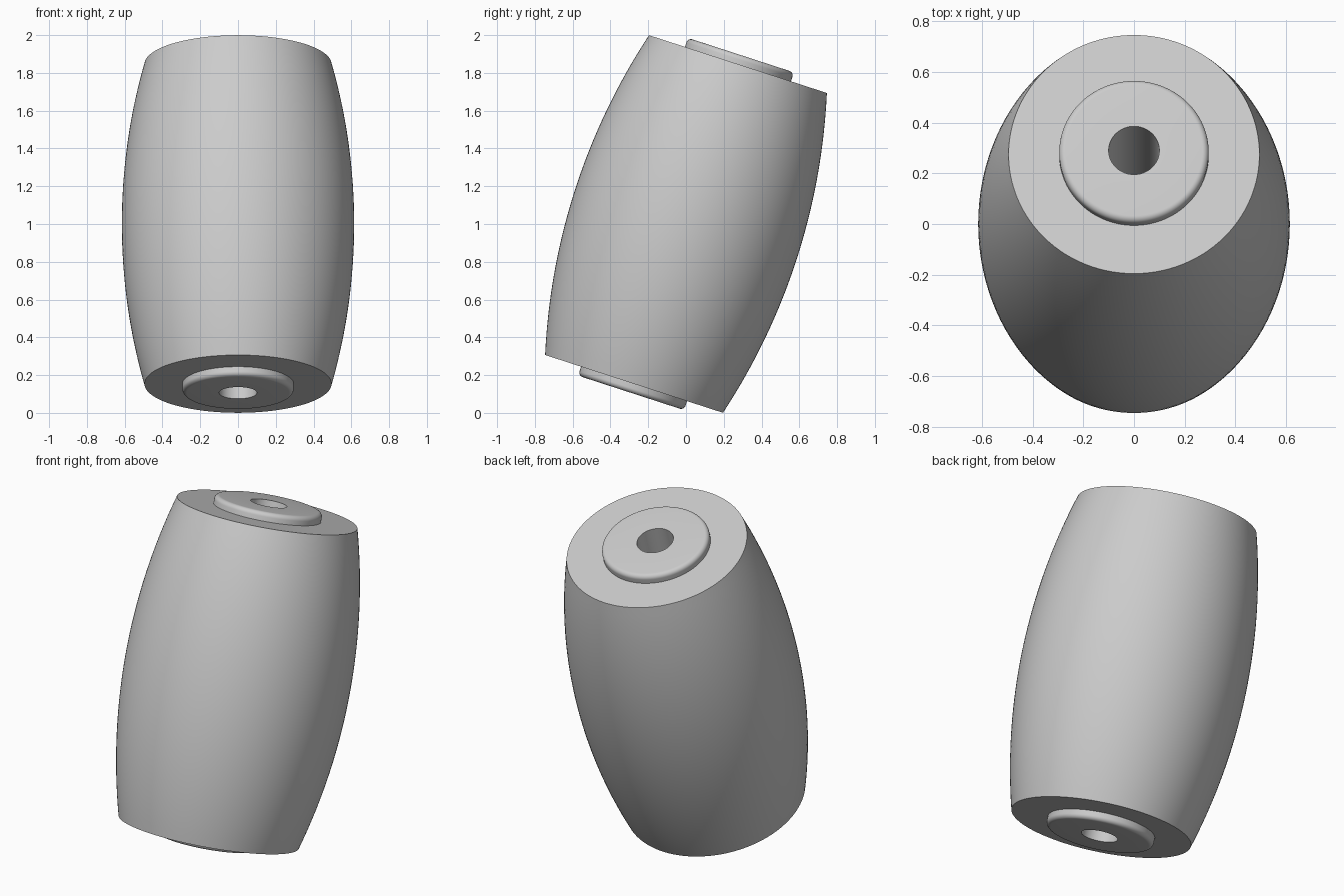
import bpy, bmesh, math
from mathutils import Matrix

cube = bpy.data.objects.get("Cube")
if cube:
    bpy.data.objects.remove(cube, do_unlink=True)

HALF = 0.89        # half length of the barrel
END_R = 0.495      # barrel radius at its ends
MID_R = 0.615      # barrel radius at its middle
COLLAR_R = 0.295
COLLAR_Z = 0.94
BORE_R = 0.1
FILLET = 0.025
SEGMENTS = 128
TILT = Matrix.Translation((0, 0, 1)) @ Matrix.Rotation(math.radians(-18), 4, 'X')

grey = bpy.data.materials.new("light_grey")
grey.use_nodes = True
colour = (0.6, 0.6, 0.6, 1)
grey.diffuse_color = colour
grey.node_tree.nodes["Principled BSDF"].inputs["Base Color"].default_value = colour


def lathe(name, profile):
    """Turn a (radius, height) profile around the tilted axis."""
    bm = bmesh.new()
    rings = []
    for r, z in profile:
        angles = [2 * math.pi * k / SEGMENTS for k in range(SEGMENTS)]
        rings.append([bm.verts.new((r * math.cos(a), r * math.sin(a), z)) for a in angles])
    for low, high in zip(rings, rings[1:]):
        for k in range(SEGMENTS):
            n = (k + 1) % SEGMENTS
            bm.faces.new((low[k], low[n], high[n], high[k]))
    mesh = bpy.data.meshes.new(name)
    bm.to_mesh(mesh)
    bm.free()
    mesh.materials.append(grey)
    obj = bpy.data.objects.new(name, mesh)
    obj.matrix_world = TILT
    bpy.context.collection.objects.link(obj)
    bpy.ops.object.select_all(action='DESELECT')
    obj.select_set(True)
    bpy.context.view_layer.objects.active = obj
    bpy.ops.object.shade_smooth_by_angle(angle=math.radians(30))
    return obj


# Barrel: circular-arc bulge with flat ring-shaped ends
bulge = MID_R - END_R
arc_r = (HALF ** 2 + bulge ** 2) / (2 * bulge)
heights = [HALF * (k / 16 - 1) for k in range(33)]
side = [(MID_R - arc_r + math.sqrt(arc_r ** 2 - z ** 2), z) for z in heights]
lathe("barrel", [(COLLAR_R, -HALF)] + side + [(COLLAR_R, HALF)])

# Collars: raised discs with a rounded rim, one at each end
rim = [(COLLAR_R - FILLET + FILLET * math.cos(a), COLLAR_Z - FILLET + FILLET * math.sin(a))
       for a in (math.pi / 2 * k / 8 for k in range(9))]
collar = [(COLLAR_R, HALF)] + rim + [(BORE_R, COLLAR_Z)]
lathe("top_collar", collar)
lathe("bottom_collar", [(r, -z) for r, z in reversed(collar)])

# Bore: hole running along the whole axis
lathe("bore", [(BORE_R, COLLAR_Z), (BORE_R, -COLLAR_Z)])
